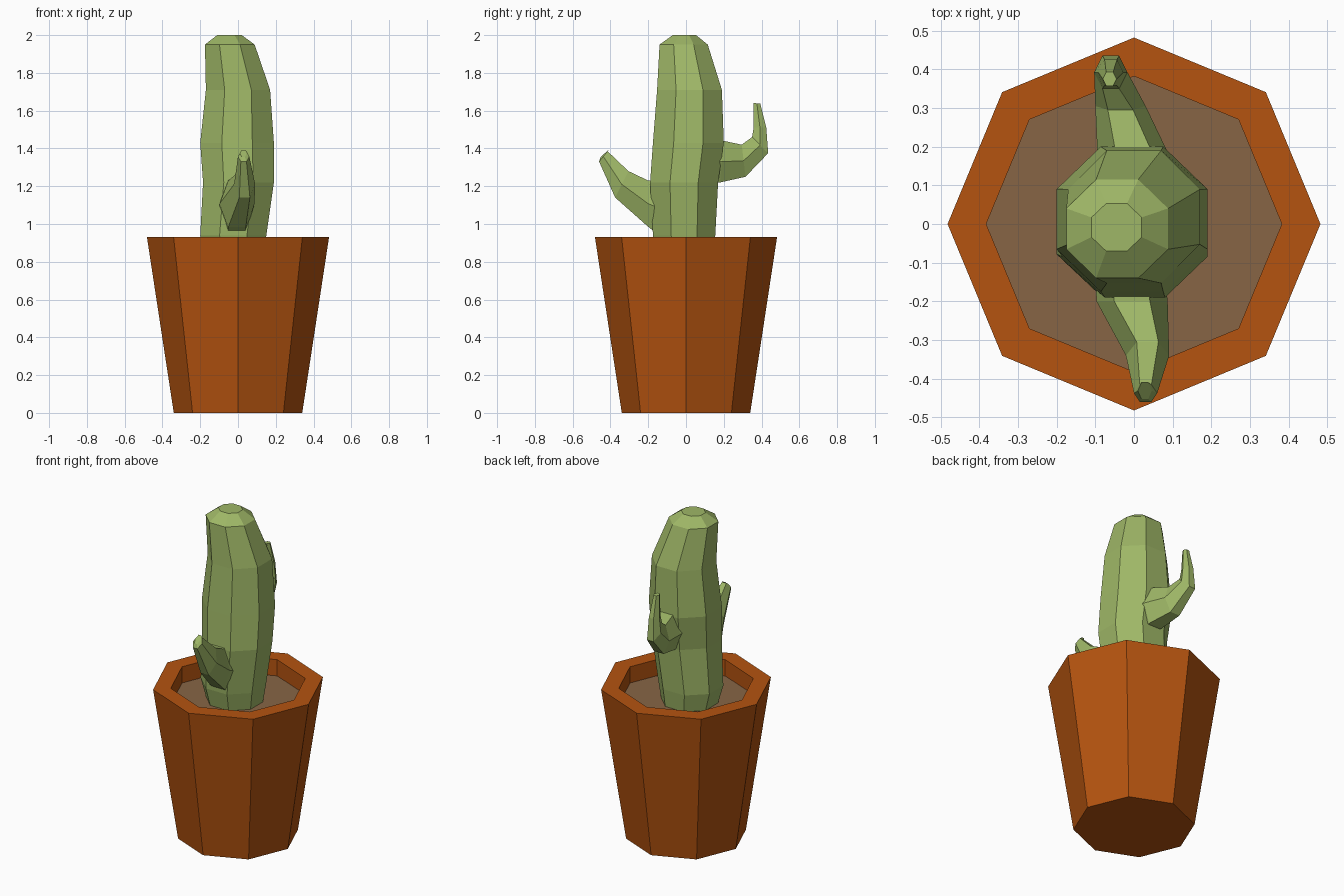
import bpy, bmesh
from math import cos, sin, pi
from mathutils import Vector

if "Cube" in bpy.data.objects:
    bpy.data.objects.remove(bpy.data.objects["Cube"])


def material(name, rgb):
    m = bpy.data.materials.new(name)
    m.diffuse_color = (*rgb, 1)
    m.use_nodes = True
    m.node_tree.nodes["Principled BSDF"].inputs["Base Color"].default_value = m.diffuse_color
    return m


terracotta = material("terracotta", (0.46, 0.088, 0.005))
soil_brown = material("soil brown", (0.245, 0.13, 0.06))
cactus_green = material("cactus green", (0.345, 0.475, 0.135))


def loft(name, rings, mat, cap_start=True, cap_end=True):
    """Skin a list of equal-length point rings into a flat-shaded object."""
    bm = bmesh.new()
    vs = [[bm.verts.new(p) for p in r] for r in rings]
    n = len(vs[0])
    for a, b in zip(vs, vs[1:]):
        for i in range(n):
            j = (i + 1) % n
            bm.faces.new((a[i], a[j], b[j], b[i]))
    if cap_start:
        bm.faces.new(vs[0][::-1])
    if cap_end:
        bm.faces.new(vs[-1])
    bmesh.ops.recalc_face_normals(bm, faces=bm.faces)
    me = bpy.data.meshes.new(name)
    bm.to_mesh(me)
    bm.free()
    me.materials.append(mat)
    ob = bpy.data.objects.new(name, me)
    bpy.context.collection.objects.link(ob)
    return ob


def octagon(r, z):
    return [(r * cos(i * pi / 4), r * sin(i * pi / 4), z) for i in range(8)]


# Pot: tapered octagon with a thick rim and a recess
SOIL_Z = 0.83
loft("pot", [octagon(0.34, 0), octagon(0.482, 0.93), octagon(0.382, 0.93),
             octagon(0.382, SOIL_Z)], terracotta, cap_end=False)

# Soil disc closing the recess
loft("soil", [octagon(0.382, SOIL_Z - 0.001), octagon(0.382, SOIL_Z)],
     soil_brown, cap_start=False)


# Trunk: irregular octagon rings given by z and their x and y limits
def trunk_ring(z, x0, x1, y0, y1):
    k = 1 / cos(pi / 8)
    ring = []
    for i in range(8):
        t = (i + 0.5) * pi / 4
        ring.append(((x0 + x1) / 2 + (x1 - x0) / 2 * k * cos(t),
                     (y0 + y1) / 2 + (y1 - y0) / 2 * k * sin(t), z))
    return ring


trunk = [(0.82, -0.17, 0.13, -0.15, 0.14),
         (0.94, -0.20, 0.15, -0.175, 0.155),
         (1.22, -0.185, 0.19, -0.19, 0.17),
         (1.43, -0.20, 0.19, -0.175, 0.20),
         (1.71, -0.17, 0.17, -0.153, 0.19),
         (1.95, -0.175, 0.088, -0.14, 0.115),
         (2.0, -0.11, 0.02, -0.07, 0.053)]
loft("cactus_trunk", [trunk_ring(*r) for r in trunk], cactus_green)


# Arms: six-sided rings given by x centre, half width, lower and upper (y, z)
def arm_ring(x, hw, lo, hi):
    lo, hi = Vector((0, *lo)), Vector((0, *hi))
    mid, half = (lo + hi) / 2, (hi - lo) / 2
    ring = []
    for i in range(6):
        t = i * pi / 3
        ring.append(mid + half * (sin(t) / sin(pi / 3)) + Vector((x + hw * cos(t), 0, 0)))
    return ring


front_arm = [(-0.01, 0.09, (-0.13, 0.93), (-0.13, 1.23)),
             (-0.005, 0.092, (-0.20, 0.985), (-0.20, 1.23)),
             (0.035, 0.056, (-0.375, 1.14), (-0.305, 1.28)),
             (0.03, 0.030, (-0.46, 1.33), (-0.415, 1.385)),
             (0.028, 0.018, (-0.452, 1.355), (-0.41, 1.392))]
loft("front_arm", [arm_ring(*r) for r in front_arm], cactus_green, cap_start=False)

back_arm = [(0.0, 0.095, (0.13, 1.215), (0.13, 1.45)),
            (-0.005, 0.09, (0.18, 1.22), (0.20, 1.44)),
            (-0.035, 0.065, (0.315, 1.25), (0.295, 1.42)),
            (-0.06, 0.043, (0.435, 1.375), (0.35, 1.46)),
            (-0.06, 0.032, (0.425, 1.51), (0.358, 1.51)),
            (-0.063, 0.018, (0.393, 1.638), (0.357, 1.64))]
loft("back_arm", [arm_ring(*r) for r in back_arm], cactus_green, cap_start=False)
